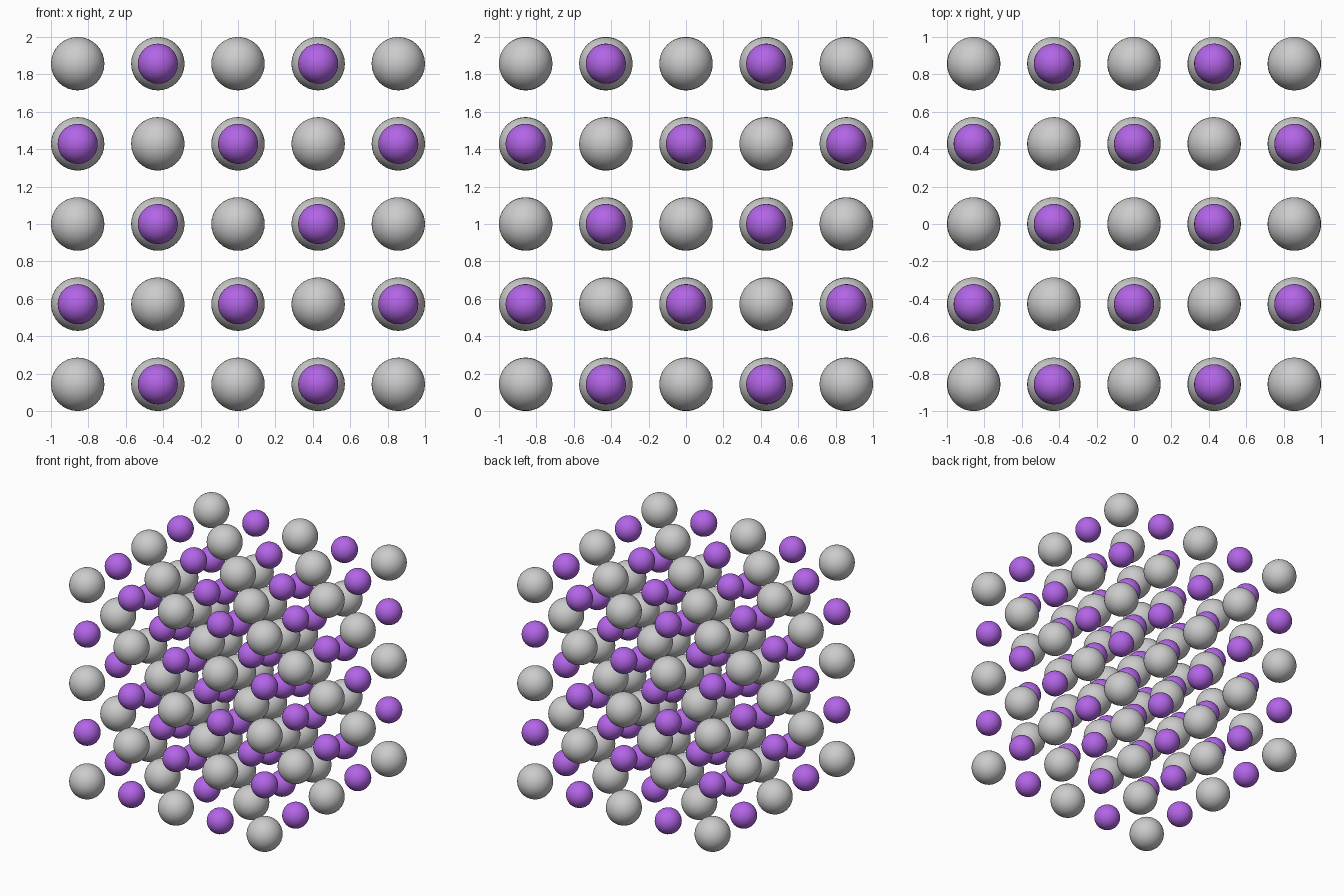
import bpy, bmesh, math
from mathutils import Matrix

if "Cube" in bpy.data.objects:
    bpy.data.objects.remove(bpy.data.objects["Cube"])

N = 5                       # balls per edge of the cubic lattice
R_LARGE = 1 / 7
R_SMALL = 0.75 * R_LARGE
STEP = (2 - 2 * R_LARGE) / (N - 1)

purple = bpy.data.materials.new("purple")
purple.diffuse_color = (0.45, 0.13, 0.80, 1)
purple.use_nodes = True
purple.node_tree.nodes["Principled BSDF"].inputs["Base Color"].default_value = purple.diffuse_color


def ball_mesh(name, radius, material=None):
    """Smooth ball with its poles on the y axis."""
    bm = bmesh.new()
    bmesh.ops.create_uvsphere(bm, u_segments=32, v_segments=24, radius=radius,
                              matrix=Matrix.Rotation(math.pi / 2, 4, 'X'))
    for f in bm.faces:
        f.smooth = True
    mesh = bpy.data.meshes.new(name)
    bm.to_mesh(mesh)
    bm.free()
    if material:
        mesh.materials.append(material)
    return mesh


large = ball_mesh("large_ball", R_LARGE)
small = ball_mesh("small_ball", R_SMALL, purple)

# alternate large and small balls through the lattice, large at the corners
for i in range(N):
    for j in range(N):
        for k in range(N):
            mesh = small if (i + j + k) % 2 else large
            ball = bpy.data.objects.new(f"{mesh.name}_{i}{j}{k}", mesh)
            ball.location = ((i - 2) * STEP, (j - 2) * STEP, R_LARGE + k * STEP)
            bpy.context.collection.objects.link(ball)
